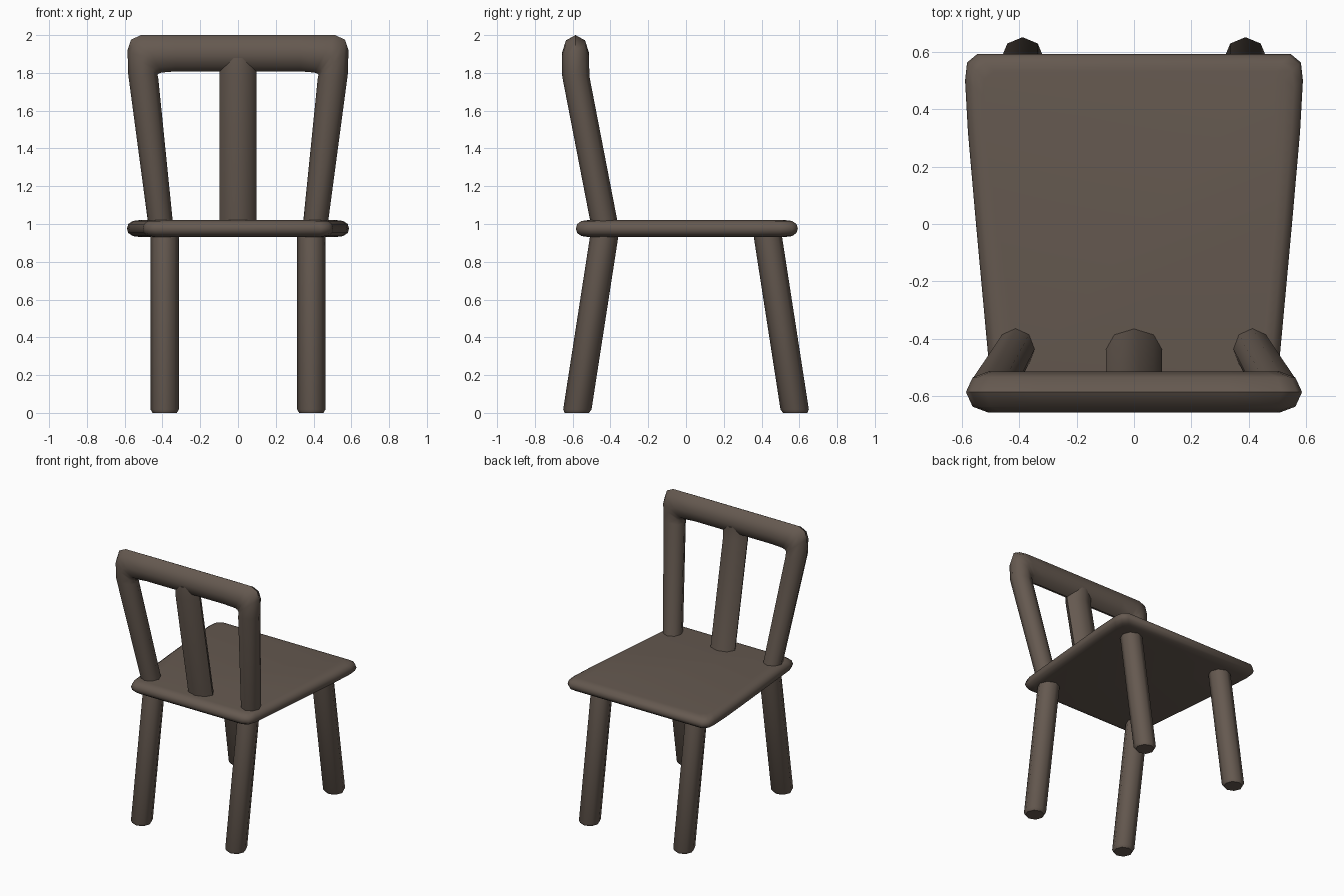
import bpy, bmesh, math
from mathutils import Vector

if "Cube" in bpy.data.objects:
    bpy.data.objects.remove(bpy.data.objects["Cube"])

wood = bpy.data.materials.new("dark brown wood")
wood.diffuse_color = (0.13, 0.10, 0.08, 1)
wood.use_nodes = True
wood.node_tree.nodes["Principled BSDF"].inputs["Base Color"].default_value = wood.diffuse_color


def loft(name, rings, angle=52):
    """Skin a list of equal-length point rings and cap both ends."""
    bm = bmesh.new()
    vs = [[bm.verts.new(p) for p in r] for r in rings]
    n = len(vs[0])
    for a, b in zip(vs, vs[1:]):
        for i in range(n):
            j = (i + 1) % n
            bm.faces.new((a[i], a[j], b[j], b[i]))
    bm.faces.new(vs[0][::-1])
    bm.faces.new(vs[-1])
    bmesh.ops.recalc_face_normals(bm, faces=bm.faces)
    me = bpy.data.meshes.new(name)
    bm.to_mesh(me)
    bm.free()
    me.materials.append(wood)
    ob = bpy.data.objects.new(name, me)
    bpy.context.collection.objects.link(ob)
    bpy.ops.object.select_all(action='DESELECT')
    ob.select_set(True)
    bpy.context.view_layer.objects.active = ob
    bpy.ops.object.shade_smooth_by_angle(angle=math.radians(angle))
    return ob


def ring(c, u, v, n=8):
    """Octagonal ring around c spanned by half-axes u and v."""
    c, u, v = Vector(c), Vector(u), Vector(v)
    return [c + u * math.cos(2 * math.pi * i / n) + v * math.sin(2 * math.pi * i / n)
            for i in range(n)]


# Legs: splayed octagonal posts, flat on the ground
for end, sy in (("back", -1), ("front", 1)):
    for side, sx in (("left", -1), ("right", 1)):
        rings = []
        for z, r in ((0, 0.064), (0.018, 0.075), (0.95, 0.075)):
            y = sy * (0.578 - 0.155 * z)
            rings.append(ring((sx * 0.388, y, z), (r, 0, 0), (0, r, 0)))
        loft(f"{end}_{side}_leg", rings)

# Seat: tapered plate with clipped corners and rounded rim
half = [(0.44, -0.583), (0.485, -0.565), (0.503, -0.51), (0.55, 0.0),
        (0.578, 0.32), (0.588, 0.5), (0.581, 0.562), (0.545, 0.592)]
outline = half + [(-x, y) for x, y in reversed(half)]
rim = ((0.06, 0.932), (0.03, 0.936), (0.007, 0.952), (0, 0.975),
       (0.007, 1.0), (0.03, 1.016), (0.06, 1.02))
loft("seat", [[(x * (1 - d / 0.57), y * (1 - d / 0.58), z) for x, y in outline]
              for d, z in rim])


# Back frame: one tube going up a post, across the top rail and down again
def lean_y(z):
    return -0.436 - 0.149 * min(1, (z - 1.02) / 0.77)


path = [((0.342, 0.98), (0.473, 0.98)),      # inner and outer x, z
        ((0.422, 1.77), (0.581, 1.79)),
        ((0.426, 1.79), (0.585, 1.92)),
        ((0.420, 1.797), (0.567, 1.975)),
        ((0.405, 1.802), (0.515, 2.0)),
        ((0.33, 1.808), (0.33, 2.0)),
        ((0.0, 1.808), (0.0, 2.0))]
path += [((-a[0], a[1]), (-b[0], b[1])) for a, b in reversed(path[:-1])]
frame = []
for (xi, zi), (xo, zo) in path:
    zc = (zi + zo) / 2
    frame.append(ring(((xi + xo) / 2, lean_y(zc), zc),
                      ((xo - xi) / 2, 0, (zo - zi) / 2), (0, 0.072, 0)))
loft("back_frame", frame)

# Wide centre slat
loft("back_slat", [ring((0, lean_y(z), z), (0.097, 0, 0), (0, 0.071, 0))
                   for z in (0.98, 1.79, 1.88)])
